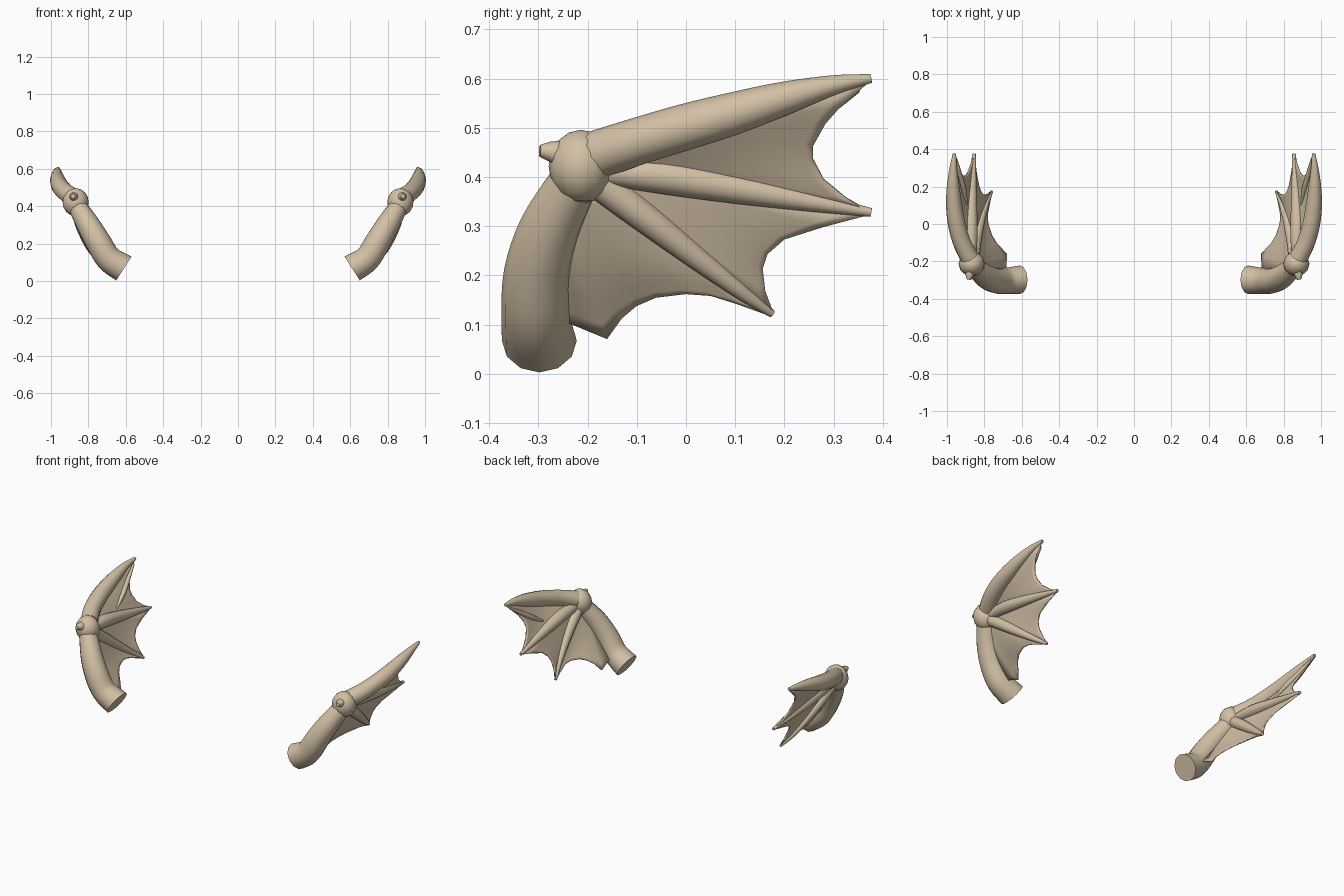
import bpy, bmesh, math
from mathutils import Vector

if "Cube" in bpy.data.objects:
    bpy.data.objects.remove(bpy.data.objects["Cube"])

skin = bpy.data.materials.new("tan skin")
skin.diffuse_color = (0.65, 0.53, 0.38, 1)
skin.use_nodes = True
skin.node_tree.nodes["Principled BSDF"].inputs["Base Color"].default_value = skin.diffuse_color


def sample(pts, t):
    """Smooth curve through pts (any dimension), t from 0 to 1."""
    n = len(pts) - 1
    i = min(int(t * n), n - 1)
    u = t * n - i
    a, b = pts[max(i - 1, 0)], pts[i]
    c, d = pts[i + 1], pts[min(i + 2, n)]
    return [0.5 * (2 * q + (r - p) * u + (2 * p - 5 * q + 4 * r - s) * u * u
                   + (3 * q - p - 3 * r + s) * u ** 3) for p, q, r, s in zip(a, b, c, d)]


def finish(name, bm, thickness=0):
    """Turn a bmesh into a smooth object mirrored to the other wing."""
    bmesh.ops.recalc_face_normals(bm, faces=bm.faces)
    me = bpy.data.meshes.new(name)
    bm.to_mesh(me)
    bm.free()
    me.materials.append(skin)
    ob = bpy.data.objects.new(name, me)
    bpy.context.collection.objects.link(ob)
    bpy.ops.object.select_all(action='DESELECT')
    bpy.context.view_layer.objects.active = ob
    ob.select_set(True)
    bpy.ops.object.shade_smooth_by_angle(angle=math.radians(45))
    if thickness:
        sol = ob.modifiers.new("thickness", 'SOLIDIFY')
        sol.thickness, sol.offset = thickness, 0
    mir = ob.modifiers.new("mirror", 'MIRROR')
    mir.use_mirror_merge = False
    return ob


def tube(name, pts, sides=12, steps=16, start_dir=None):
    """Capped round limb along (x, y, z, radius) points."""
    bm = bmesh.new()
    path = [sample(pts, k / steps) for k in range(steps + 1)]
    rings = []
    for k, p in enumerate(path):
        d = Vector(path[min(k + 1, steps)][:3]) - Vector(path[max(k - 1, 0)][:3])
        d.normalize()
        if start_dir and k == 0:
            d = Vector(start_dir).normalized()
        u = d.cross(Vector((1, 0, -0.6))).normalized()
        if abs(d.y) < 0.75:
            u = Vector((0, 1, 0)) - d * d.y
            u.normalize()
        v = d.cross(u)
        # keep ring starts aligned with the previous ring
        if rings:
            ref = rings[-1][0].co - Vector(path[k - 1][:3])
            u = (ref - d * ref.dot(d)).normalized()
            v = d.cross(u)
        rings.append([bm.verts.new(Vector(p[:3]) + p[3] * (
            u * math.cos(2 * math.pi * j / sides) + v * math.sin(2 * math.pi * j / sides)))
            for j in range(sides)])
    for a, b in zip(rings, rings[1:]):
        for j in range(sides):
            m = (j + 1) % sides
            bm.faces.new((a[j], a[m], b[m], b[j]))
    bm.faces.new(rings[0])
    bm.faces.new(rings[-1])
    return finish(name, bm)


def membrane(name, rail_a, rail_b, edge, rows=10):
    """Skin stretched between two rails, ending on a scalloped edge."""
    bm = bmesh.new()
    n = len(edge) - 1
    a1, b1 = Vector(rail_a[-1][:3]), Vector(rail_b[-1][:3])
    grid = []
    for k in range(1, rows + 1):
        t = k / rows
        a = Vector(sample(rail_a, t)[:3])
        b = Vector(sample(rail_b, t)[:3])
        grid.append([bm.verts.new(a.lerp(b, j / n) + t * t * (Vector(e) - a1.lerp(b1, j / n)))
                     for j, e in enumerate(edge)])
    for r, s in zip(grid, grid[1:]):
        for j in range(n):
            bm.faces.new((r[j], r[j + 1], s[j + 1], s[j]))
    return finish(name, bm, 0.008)


# Arm from shoulder stump to wrist
tube("arm", [(0.61, -0.298, 0.067, 0.076), (0.69, -0.305, 0.118, 0.07),
             (0.745, -0.302, 0.205, 0.068), (0.80, -0.275, 0.30, 0.062),
             (0.86, -0.222, 0.40, 0.05)], start_dir=(0.84, 0, 0.54))

# Wrist knuckle and thumb claw
bm = bmesh.new()
bmesh.ops.create_uvsphere(bm, u_segments=12, v_segments=8, radius=1)
for v in bm.verts:
    v.co = Vector((0.868 + v.co.x * 0.07, -0.213 + v.co.y * 0.066, 0.421 + v.co.z * 0.075))
finish("wrist", bm)
tube("thumb_claw", [(0.872, -0.22, 0.435, 0.032), (0.878, -0.265, 0.45, 0.024),
                    (0.883, -0.297, 0.453, 0.012)], steps=6)

# Three fingers
upper = [(0.88, -0.18, 0.445, 0.05), (0.92, -0.10, 0.472, 0.048), (0.948, 0.0, 0.502, 0.047),
         (0.962, 0.1, 0.53, 0.043), (0.967, 0.2, 0.56, 0.034), (0.966, 0.3, 0.587, 0.02),
         (0.96, 0.376, 0.60, 0.009)]
middle = [(0.868, -0.18, 0.412, 0.025), (0.872, -0.05, 0.402, 0.036), (0.87, 0.1, 0.377, 0.031),
          (0.863, 0.25, 0.35, 0.02), (0.855, 0.376, 0.328, 0.009)]
lower = [(0.86, -0.18, 0.39, 0.034), (0.845, -0.08, 0.315, 0.031), (0.82, 0.02, 0.237, 0.024),
         (0.79, 0.11, 0.168, 0.016), (0.76, 0.175, 0.122, 0.008)]
tube("upper_finger", upper)
tube("middle_finger", middle)
tube("lower_finger", lower)

# Skin panels with scalloped edges
membrane("upper_membrane", upper, middle, [
    (0.96, 0.376, 0.598), (0.95, 0.31, 0.54), (0.935, 0.283, 0.51), (0.915, 0.258, 0.465),
    (0.9, 0.258, 0.437), (0.885, 0.28, 0.395), (0.87, 0.325, 0.357), (0.855, 0.375, 0.328)])
membrane("middle_membrane", middle, lower, [
    (0.855, 0.375, 0.325), (0.845, 0.28, 0.30), (0.83, 0.2, 0.275), (0.815, 0.165, 0.245),
    (0.80, 0.155, 0.215), (0.78, 0.16, 0.17), (0.76, 0.178, 0.122)])
arm_rail = [(0.86, -0.20, 0.40), (0.815, -0.245, 0.31), (0.76, -0.25, 0.21), (0.685, -0.237, 0.105)]
membrane("inner_membrane", lower, arm_rail, [
    (0.76, 0.17, 0.12), (0.775, 0.1, 0.145), (0.785, 0.05, 0.16), (0.782, 0.0, 0.164),
    (0.762, -0.06, 0.157), (0.738, -0.1, 0.14), (0.71, -0.13, 0.115),
    (0.682, -0.16, 0.073), (0.685, -0.237, 0.105)])

# Raised fold in the upper panel
tube("membrane_fold", [(0.892, 0.09, 0.408, 0.003), (0.908, 0.18, 0.462, 0.014),
                       (0.93, 0.26, 0.515, 0.013), (0.952, 0.35, 0.577, 0.006)], sides=8, steps=8)
